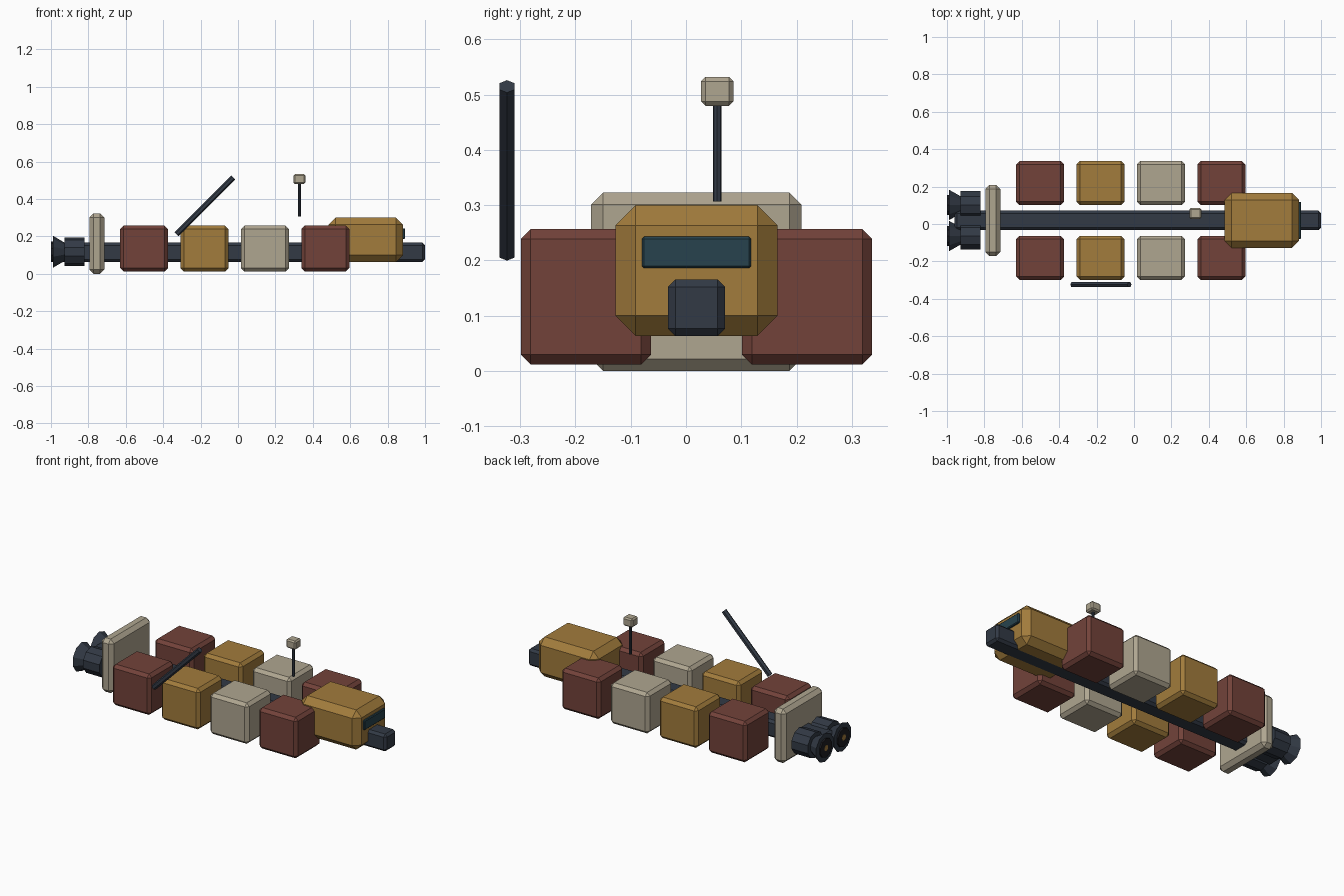
import bpy, bmesh
from math import pi
from mathutils import Matrix

if "Cube" in bpy.data.objects:
    bpy.data.objects.remove(bpy.data.objects["Cube"])


def mat(name, rgb):
    m = bpy.data.materials.new(name)
    m.diffuse_color = (*rgb, 1)
    m.use_nodes = True
    m.node_tree.nodes["Principled BSDF"].inputs["Base Color"].default_value = m.diffuse_color
    return m


DARK = mat("dark_metal", (0.032, 0.042, 0.06))
BLACK = mat("black", (0.012, 0.012, 0.015))
RED = mat("rust_red", (0.17, 0.055, 0.042))
OCHRE = mat("ochre", (0.36, 0.2, 0.045))
BEIGE = mat("beige", (0.43, 0.38, 0.28))
TEAL = mat("teal_glass", (0.02, 0.055, 0.075))

YC = 0.019   # centre line of the ship
ZC = 0.1145  # spine height


def finish(name, bm, m):
    me = bpy.data.meshes.new(name)
    bm.to_mesh(me)
    bm.free()
    me.materials.append(m)
    ob = bpy.data.objects.new(name, me)
    bpy.context.collection.objects.link(ob)
    return ob


def box(name, x, y, z, bevel, m):
    """Chamfered box from (min, max) ranges."""
    bm = bmesh.new()
    size = [r[1] - r[0] for r in (x, y, z)]
    bmesh.ops.create_cube(bm, size=1, matrix=Matrix.Diagonal((*size, 1)))
    ob = finish(name, bm, m)
    ob.location = [(r[0] + r[1]) / 2 for r in (x, y, z)]
    mod = ob.modifiers.new("chamfer", 'BEVEL')
    mod.width = bevel
    mod.segments = 1
    return ob


def rod(name, centre, length, r1, r2, sides, tilt, m):
    """Prism or cone along z, tilted about y towards +x."""
    bm = bmesh.new()
    bmesh.ops.create_cone(bm, cap_ends=True, segments=sides, radius1=r1, radius2=r2, depth=length,
                          matrix=Matrix.Translation(centre) @ Matrix.Rotation(tilt, 4, 'Y')
                          @ Matrix.Rotation(pi / 2, 4, 'Z'))
    return finish(name, bm, m)


# spine and rear shield plate
box("spine", (-0.96, 1.0), (YC - 0.052, YC + 0.052), (0.063, 0.166), 0.014, DARK)
box("shield_plate", (-0.795, -0.715), (-0.172, 0.209), (0, 0.323), 0.022, BEIGE)

# cargo containers in two rows
for i, m in enumerate((RED, OCHRE, BEIGE, RED)):
    cx = -0.502 + 0.323 * i
    for side, label in ((-1, "front"), (1, "back")):
        cy = YC + side * 0.2
        box(f"container_{label}_{i + 1}", (cx - 0.128, cx + 0.128),
            (cy - 0.118, cy + 0.118), (0.012, 0.257), 0.018, m)

# cockpit and window
box("cockpit", (0.485, 0.882), (-0.128, 0.166), (0.063, 0.3), 0.037, OCHRE)
box("window", (0.872, 0.894), (-0.08, 0.118), (0.186, 0.243), 0.004, TEAL)

# twin engines: body, flared bell, dark mouth, glowing core
for side, label in ((-1, "front"), (1, "back")):
    cy, cz = YC + side * 0.083, ZC + 0.003
    rod(f"engine_body_{label}", (-0.874, cy, cz), 0.108, 0.077, 0.077, 10, pi / 2, DARK)
    rod(f"engine_bell_{label}", (-0.958, cy, cz), 0.064, 0.086, 0.048, 10, pi / 2, DARK)
    rod(f"engine_mouth_{label}", (-0.989, cy, cz), 0.02, 0.056, 0.056, 10, pi / 2, BLACK)
    rod(f"engine_core_{label}", (-0.99, cy, cz), 0.02, 0.018, 0.018, 10, pi / 2, OCHRE)

# sensor mast with its head
rod("sensor_mast", (0.328, 0.0565, 0.395), 0.176, 0.008, 0.008, 8, 0, DARK)
box("sensor_head", (0.296, 0.36), (0.027, 0.086), (0.48, 0.532), 0.008, BEIGE)

# slanted boom at the front side
rod("boom", (-0.177, -0.324, 0.363), 0.43, 0.016, 0.016, 6, pi / 4, DARK)
